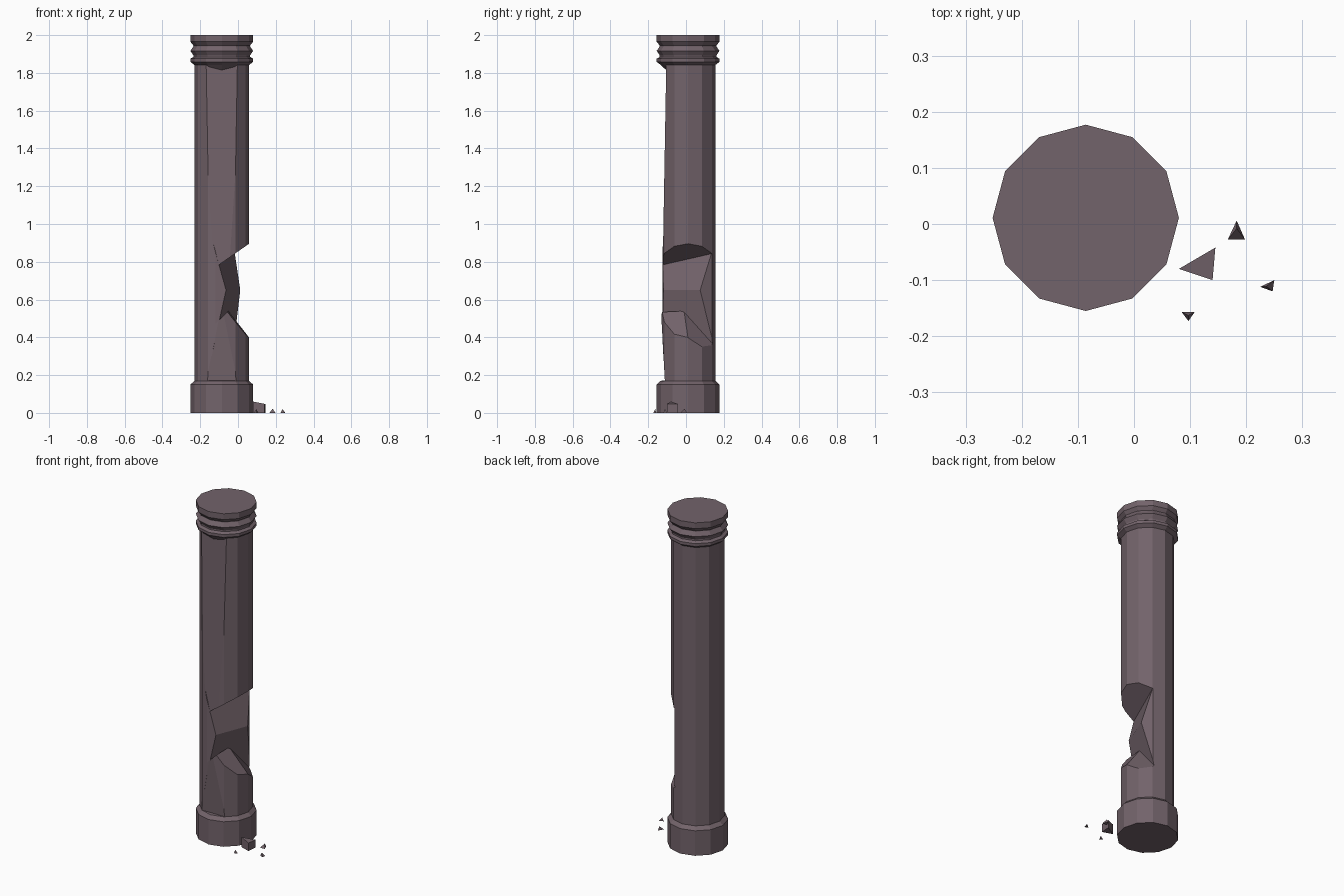
import bpy, bmesh
from math import cos, sin, pi
from mathutils import Vector

if "Cube" in bpy.data.objects:
    bpy.data.objects.remove(bpy.data.objects["Cube"])

stone = bpy.data.materials.new("mauve_grey_stone")
colour = (0.17, 0.125, 0.145, 1)
stone.diffuse_color = colour
stone.use_nodes = True
shader = stone.node_tree.nodes["Principled BSDF"]
shader.inputs["Base Color"].default_value = colour
shader.inputs["Roughness"].default_value = 0.9

CENTRE = Vector((-0.086, 0.011, 0))
SIDES = 12


def finish(bm, name):
    bmesh.ops.recalc_face_normals(bm, faces=bm.faces)
    mesh = bpy.data.meshes.new(name)
    bm.to_mesh(mesh)
    bm.free()
    mesh.materials.append(stone)
    obj = bpy.data.objects.new(name, mesh)
    bpy.context.collection.objects.link(obj)
    return obj


def turned(profile):
    """Closed twelve-sided solid from (radius, height) pairs."""
    bm = bmesh.new()
    rings = []
    for r, z in profile:
        rings.append([bm.verts.new(CENTRE + Vector((r * cos(2 * pi * i / SIDES),
                                                    r * sin(2 * pi * i / SIDES), z)))
                      for i in range(SIDES)])
    for low, high in zip(rings, rings[1:]):
        for i in range(SIDES):
            j = (i + 1) % SIDES
            bm.faces.new((low[i], low[j], high[j], high[i]))
    bm.faces.new(rings[0][::-1])
    bm.faces.new(rings[-1])
    return bm


def broken_shaft(name, bottom, top, breaks):
    """Shaft section with everything outside each (point, normal) plane broken off."""
    bm = turned([(0.145, bottom), (0.145, top)])
    for point, normal in breaks:
        bmesh.ops.bisect_plane(bm, geom=bm.verts[:] + bm.edges[:] + bm.faces[:],
                               plane_co=point, plane_no=Vector(normal).normalized(),
                               clear_outer=True)
        rim = [e for e in bm.edges if e.is_boundary]
        if rim:
            bmesh.ops.holes_fill(bm, edges=rim, sides=0)
    return finish(bm, name)


def rubble(name, corners, height, apex=None):
    """Loose chip: a triangular block, or a small pyramid if an apex is given."""
    bm = bmesh.new()
    base = [bm.verts.new((x, y, 0)) for x, y in corners]
    bm.faces.new(base)
    if apex:
        tops = [bm.verts.new((*apex, height))] * 3
    else:
        tops = [bm.verts.new((x, y, height - 0.2 * (x - corners[0][0]))) for x, y in corners]
        bm.faces.new(tops)
    for i in range(3):
        j = (i + 1) % 3
        ring = [base[i], base[j], tops[j], tops[i]]
        bm.faces.new(list(dict.fromkeys(ring)))
    return finish(bm, name)


# Base and ringed capital
finish(turned([(0.166, 0), (0.166, 0.15), (0.145, 0.17), (0.1, 0.172)]), "base")
finish(turned([(0.1, 1.8), (0.145, 1.842), (0.166, 1.858), (0.166, 1.875),
               (0.15, 1.885), (0.15, 1.893), (0.166, 1.917), (0.15, 1.94),
               (0.15, 1.945), (0.166, 1.965), (0.166, 2)]), "capital")

# Upper shaft: worn front and sloping break underneath
broken_shaft("upper_shaft", 0.7, 1.85, [
    ((0, -0.105, 1.82), (0, -1, 0.0175)),
    ((0.058, 0.01, 0.895), (0.7, 0, -1)),
    ((0, 0, 0.765), (0, 0, -1)),
])

# Eroded core inside the notch
ridge = (-0.05, -0.085, 0.65)
broken_shaft("eroded_core", 0.3, 0.95, [
    ((0, -0.113, 0.65), (0.1, -1, 0)),
    (ridge, (0.93, -0.36, 0.25)),
    (ridge, (0.93, -0.36, -0.2)),
    ((0.012, 0.075, 0.65), (0.9, 0.44, 0)),
])

# Lower shaft: worn front and broken, peaked top
broken_shaft("lower_shaft", 0.14, 0.7, [
    ((0, -0.112, 0.17), (0, -1, -0.055)),
    ((0.058, 0.01, 0.4), (1.1, 0.95, 1)),
    ((0.058, 0.01, 0.4), (1.3, -0.1, 1)),
    ((-0.06, 0, 0.53), (-1, 0, 1)),
])

# Fallen fragments
rubble("large_fragment", [(0.08, -0.08), (0.14, -0.1), (0.145, -0.042)], 0.06)
rubble("back_chip", [(0.167, -0.028), (0.198, -0.028), (0.183, 0.006)], 0.022, (0.183, -0.008))
rubble("front_chip", [(0.085, -0.157), (0.097, -0.173), (0.108, -0.157)], 0.02, (0.097, -0.163))
rubble("side_chip", [(0.225, -0.112), (0.247, -0.12), (0.25, -0.1)], 0.02, (0.236, -0.111))
